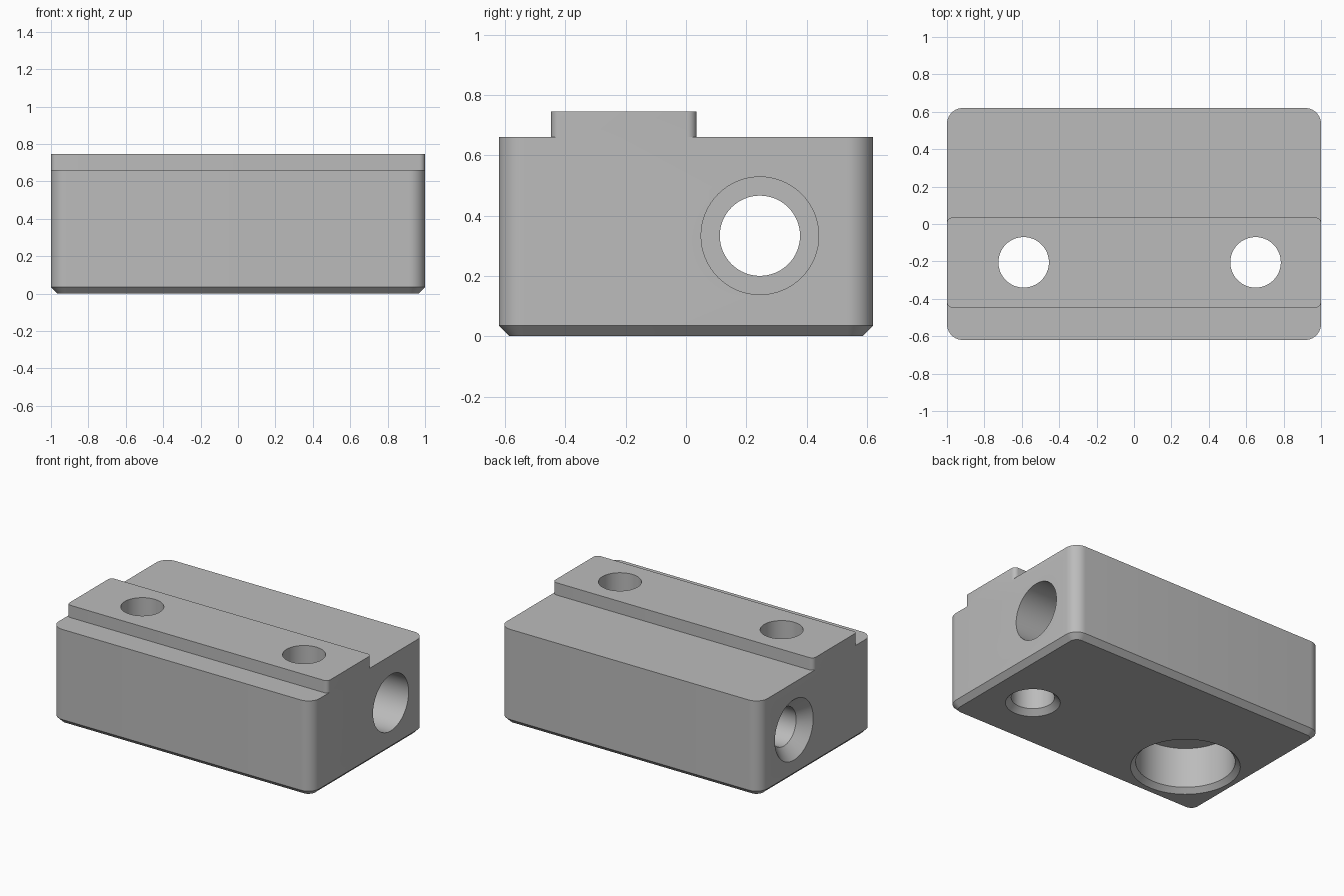
import bpy, bmesh
from math import cos, sin, pi, radians
from mathutils import Matrix, Vector

cube = bpy.data.objects.get("Cube")
if cube:
    bpy.data.objects.remove(cube, do_unlink=True)

GREY = (0.5, 0.5, 0.5, 1)
metal = bpy.data.materials.new("plain grey metal")
metal.use_nodes = True
metal.diffuse_color = GREY
metal.node_tree.nodes["Principled BSDF"].inputs["Base Color"].default_value = GREY


def loft(name, rings, matrix=Matrix()):
    """Closed solid skinned through matching rings of points, capped at both ends."""
    bm = bmesh.new()
    loops = [[bm.verts.new(matrix @ Vector(p)) for p in ring] for ring in rings]
    n = len(loops[0])
    for a, b in zip(loops, loops[1:]):
        for i in range(n):
            j = (i + 1) % n
            bm.faces.new((a[i], a[j], b[j], b[i]))
    bm.faces.new(loops[0][::-1])
    bm.faces.new(loops[-1])
    bmesh.ops.recalc_face_normals(bm, faces=bm.faces)
    mesh = bpy.data.meshes.new(name)
    bm.to_mesh(mesh)
    bm.free()
    mesh.materials.append(metal)
    obj = bpy.data.objects.new(name, mesh)
    bpy.context.collection.objects.link(obj)
    return obj


def rounded_rect(hx, y0, y1, radius, z, inset=0.0, steps=10):
    """Rounded rectangle at height z, optionally shrunk inwards."""
    r = radius - inset
    corners = [(hx, y1), (-hx, y1), (-hx, y0), (hx, y0)]
    signs = [(1, 1), (-1, 1), (-1, -1), (1, -1)]
    pts = []
    for k, ((x, y), (sx, sy)) in enumerate(zip(corners, signs)):
        for i in range(steps + 1):
            a = (k + i / steps) * pi / 2
            pts.append((x - sx * radius + r * cos(a), y - sy * radius + r * sin(a), z))
    return pts


def turned(name, profile, matrix, sides=64):
    """Solid of revolution from (radius, distance along axis) pairs."""
    rings = [[(r * cos(2 * pi * i / sides), r * sin(2 * pi * i / sides), t)
              for i in range(sides)] for r, t in profile]
    return loft(name, rings, matrix)


def combine(target, tool, operation):
    """Apply a boolean and drop the tool."""
    tool.hide_render = True
    mod = target.modifiers.new(operation.lower(), 'BOOLEAN')
    mod.operation, mod.solver, mod.object = operation, 'EXACT', tool
    bpy.context.view_layer.objects.active = target
    bpy.ops.object.modifier_apply(modifier=mod.name)
    bpy.data.objects.remove(tool, do_unlink=True)


# Main block with rounded uprights and chamfered underside
block = loft("clamp_block", [rounded_rect(1, -0.62, 0.62, 0.085, z, inset)
                             for z, inset in ((0, 0.035), (0.035, 0), (0.66, 0))])

# Raised locating rail along the top
rail = loft("locating_rail", [rounded_rect(1, -0.447, 0.035, 0.03, z, steps=6)
                              for z in (0.66, 0.745)])
combine(block, rail, 'UNION')

# Screw hole with a chamfered lower mouth
screw_hole = turned("screw_hole", [(0.221, -0.05), (0.135, 0.036), (0.135, 0.9)],
                    Matrix.Translation((0.65, -0.205, 0)))
combine(block, screw_hole, 'DIFFERENCE')

# Screw hole with a wide counterbore from below
counterbore = turned("counterbored_hole",
                     [(0.392, -0.05), (0.31, 0.032), (0.31, 0.31), (0.135, 0.31), (0.135, 0.9)],
                     Matrix.Translation((-0.59, -0.205, 0)))
combine(block, counterbore, 'DIFFERENCE')

# Stepped cross bore, countersunk at its narrow end
cross_bore = turned("cross_bore",
                    [(0.26, -1.05), (0.133, -0.923), (0.133, 0), (0.195, 0), (0.195, 1.05)],
                    Matrix.Translation((0, 0.245, 0.333)) @ Matrix.Rotation(pi / 2, 4, 'Y'))
combine(block, cross_bore, 'DIFFERENCE')

# Smooth the rounds, keep machined edges crisp
bpy.ops.object.select_all(action='DESELECT')
block.select_set(True)
bpy.context.view_layer.objects.active = block
bpy.ops.object.shade_smooth_by_angle(angle=radians(25))
